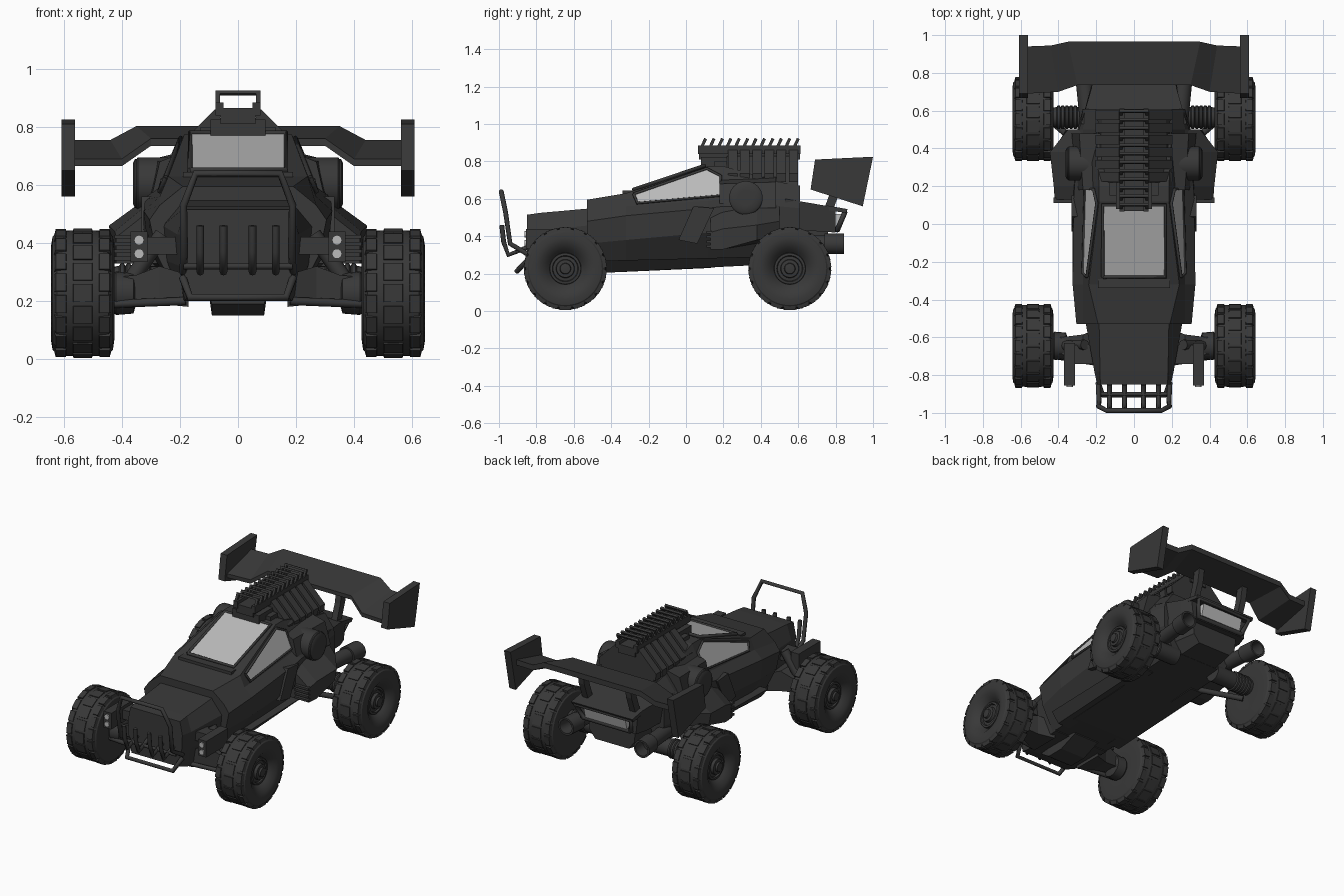
import bpy, bmesh
from math import sin, cos, pi, radians
from mathutils import Vector, Matrix

if "Cube" in bpy.data.objects:
    bpy.data.objects.remove(bpy.data.objects["Cube"])


def material(name, v):
    m = bpy.data.materials.new(name)
    m.diffuse_color = (v, v, v, 1)
    m.use_nodes = True
    m.node_tree.nodes["Principled BSDF"].inputs["Base Color"].default_value = m.diffuse_color
    return m


DARK, GLASS = material("dark_grey", 0.04), material("pale_glass", 0.5)


def finish(name, bm, mat=DARK, mirror=False, smooth=False):
    bmesh.ops.recalc_face_normals(bm, faces=bm.faces)
    me = bpy.data.meshes.new(name)
    bm.to_mesh(me)
    bm.free()
    if smooth:
        me.shade_smooth()
        me.set_sharp_from_angle(angle=radians(32))
    me.materials.append(mat)
    ob = bpy.data.objects.new(name, me)
    bpy.context.collection.objects.link(ob)
    if mirror:
        ob.modifiers.new("mirror", 'MIRROR')
    return ob


def add_skin(bm, rings, caps=True):
    vs = [[bm.verts.new(p) for p in r] for r in rings]
    n = len(vs[0])
    for a, b in zip(vs, vs[1:]):
        for i in range(n):
            bm.faces.new((a[i], a[(i + 1) % n], b[(i + 1) % n], b[i]))
    if caps:
        bm.faces.new(vs[0])
        bm.faces.new(vs[-1])


def skin(name, rings, **kw):
    bm = bmesh.new()
    add_skin(bm, rings)
    return finish(name, bm, **kw)


def hull(name, secs, **kw):
    """Symmetric loft along y: half sections of (x, z), bottom to top."""
    return skin(name, [[(x, y, z) for x, z in h] + [(-x, y, z) for x, z in h[::-1]]
                       for y, h in secs], **kw)


def add_box(bm, x0, x1, y0, y1, z0, z1, mat=Matrix()):
    add_skin(bm, [[mat @ Vector(p) for p in ((x0, y0, z), (x1, y0, z), (x1, y1, z), (x0, y1, z))]
                  for z in (z0, z1)])


def box(name, *dims, **kw):
    bm = bmesh.new()
    add_box(bm, *dims)
    return finish(name, bm, **kw)


def lathe_x(name, prof, y, z, n=32, **kw):
    """Turned part around the x direction; prof = (x, radius)."""
    return skin(name, [[(x, y + r * cos(2 * pi * i / n), z + r * sin(2 * pi * i / n))
                        for i in range(n)] for x, r in prof], smooth=True, **kw)


def pipe(name, pts, r=0.012, both=False):
    for s in ((1, -1) if both else (1,)):
        cu = bpy.data.curves.new(name, 'CURVE')
        cu.dimensions, cu.bevel_depth, cu.bevel_resolution = '3D', r, 2
        cu.use_fill_caps = True
        sp = cu.splines.new('POLY')
        sp.points.add(len(pts) - 1)
        for p, c in zip(sp.points, pts):
            p.co = (c[0] * s, c[1], c[2], 1)
        cu.materials.append(DARK)
        bpy.context.collection.objects.link(bpy.data.objects.new(name, cu))


# Wheels: dished tyre, tread lugs, ringed hub
WZ = 0.227
for pre, wy in (("front", -0.645), ("rear", 0.555)):
    lathe_x(pre + "_tyre", [(.43, .08), (.426, .16), (.431, .195), (.446, .212), (.47, .216), (.535, .218),
                            (.6, .216), (.624, .212), (.639, .195), (.644, .165), (.636, .13), (.612, .10),
                            (.595, .085)], wy, WZ, 48, mirror=True)
    lathe_x(pre + "_hub", [(.59, .085), (.606, .083), (.608, .07), (.598, .066), (.6, .05),
                           (.618, .047), (.62, .03), (.632, .027), (.634, .012)], wy, WZ, mirror=True)
    bm = bmesh.new()
    for k in range(18):
        for x0, x1, off in ((.434, .485, 0), (.495, .575, .5), (.585, .636, 0)):
            m = Matrix.Translation((0, wy, WZ)) @ Matrix.Rotation(2 * pi * (k + off) / 18, 4, 'X')
            add_skin(bm, [[m @ Vector((x, y, z)) for x, z in ((x0, .19), (x0 + .008, .2205),
                                                              (x1 - .008, .2205), (x1, .19))]
                          for y in (-.031, .031)])
    finish(pre + "_tread", bm, mirror=True)

# Nose and cab
hull("nose", [(-.85, [(.17, .22), (.19, .32), (.195, .43), (.178, .515)]),
              (-.78, [(.185, .2), (.2, .32), (.21, .43), (.18, .525)]),
              (-.5, [(.2, .2), (.25, .34), (.26, .46), (.185, .55)])])
belt = {-.32: ((.27, .56), (.24, .63)), .12: ((.262, .59), (.185, .775))}
hull("cab", [(-.53, [(.2, .205), (.28, .36), (.305, .48), (.27, .53), (.19, .595)]),
             (-.32, [(.2, .21), (.31, .38), (.325, .51), *belt[-.32]]),
             (.12, [(.2, .23), (.325, .42), (.32, .55), *belt[.12]]),
             (.2, [(.2, .24), (.325, .42), (.315, .56), (.262, .6), (.185, .775)]),
             (.5, [(.2, .26), (.3, .42), (.29, .56), (.27, .6), (.2, .69)]),
             (.61, [(.2, .27), (.27, .42), (.27, .55), (.26, .59), (.2, .67)])])


# Glazing laid over the cab faces, with frames
def side(y, t):
    k = (y + .32) / .44
    lo, hi = [Vector(a).lerp(Vector(b), k) for a, b in zip(belt[-.32], belt[.12])]
    p = lo.lerp(hi, t)
    return (p.x + .006, y, p.y + .003)


def pane(name, pts, mirror=False):
    bm = bmesh.new()
    bm.faces.new([bm.verts.new(p) for p in pts])
    finish(name, bm, GLASS, mirror)


ws = [(-.165, -.28, .65), (.165, -.28, .65), (.165, .1, .778), (-.165, .1, .778)]
pane("windscreen", ws)
sw = [side(-.28, .75), side(.11, .93), side(.185, .62), side(.185, .1), side(-.26, .12)]
pane("side_window", sw, True)
pipe("window_frame", sw + sw[:1], .008, True)
pipe("windscreen_frame", ws + ws[:1], .01)
box("cowl", -.19, .19, -.34, -.29, .6, .645)

# Side rails, belly plates and door step
skin("side_rail", [[(x, -.43, z) for x, z in ((.15, .205), (.24, .205), (.29, .27), (.15, .27))],
                   [(x, .36, z) for x, z in ((.15, .245), (.24, .245), (.29, .29), (.15, .29))]], mirror=True)
hull("front_skid", [(-.76, [(.09, .19), (.1, .22)]), (-.7, [(.09, .15), (.1, .22)]),
                    (-.58, [(.09, .15), (.1, .22)]), (-.45, [(.09, .2), (.1, .22)])])
skin("door_panel", [[(x, y, z) for y, z in ((-.04, .38), (.06, .36), (.15, .55), (.04, .56))]
                    for x in (.28, .332)], mirror=True)

# Rear side pods, intake shoulders and round air filters
skin("side_pod", [[(x, y, z) for x, z in p] for y, p in (
    (.13, ((.25, .33), (.42, .33), (.42, .42), (.28, .53))),
    (.2, ((.25, .33), (.425, .33), (.425, .44), (.28, .56))),
    (.38, ((.25, .36), (.43, .38), (.445, .46), (.28, .58))),
    (.5, ((.25, .4), (.36, .4), (.35, .48), (.27, .58))))], mirror=True)
bm = bmesh.new()
for i in range(4):
    add_box(bm, .33, .425, .11, .14, .34 + i * .025, .353 + i * .025)
finish("pod_louvres", bm, mirror=True)
skin("shoulder", [[(x, y, z) for x, z in p] for y, p in (
    (.18, ((.2, .55), (.3, .55), (.27, .68), (.17, .72))),
    (.48, ((.2, .55), (.33, .55), (.29, .69), (.17, .72))))], mirror=True)
lathe_x("air_filter", [(.22, .09), (.345, .09), (.35, .084), (.355, .084), (.362, .07), (.362, .04)],
        .32, .605, mirror=True)

# Engine: block, slanted intake stacks, top rail with fins
hull("engine_block", [(y, [(.2, .66), (.17, .74), (.07, .83)]) for y in (.22, .6)])
bm = bmesh.new()
for k in range(6):
    y = .25 + k * .065
    add_skin(bm, [[(x, yy, z) for x, z in ((.05, .85), (.08, .86), (.205, .735), (.2, .69), (.15, .7))]
                  for yy in (y - .025, y + .025)])
finish("intake_stacks", bm, mirror=True)
box("engine_front", -.095, .095, .08, .22, .75, .825)
box("engine_ear", .095, .13, .15, .22, .72, .8, mirror=True)
box("engine_rail", -.06, .06, .07, .61, .81, .865)
box("rail_edge", .05, .078, .065, .612, .84, .885, mirror=True)
bm = bmesh.new()
for k in range(12):
    m = Matrix.Translation((0, .09 + k * .045, .89)) @ Matrix.Rotation(radians(-25), 4, 'X')
    add_box(bm, -.065, .065, -.007, .007, .024, .036, m)
    for x in (-.07, .07):
        add_box(bm, x - .008, x + .008, -.008, .008, -.03, .036, m)
finish("rail_fins", bm)

# Tail with lamp, gearbox and exhausts
hull("tail", [(.53, [(.25, .44), (.28, .6)]), (.72, [(.23, .425), (.225, .568)]),
              (.8, [(.2, .42), (.215, .553)])])
skin("tail_lip", [[(x, y, z) for y, z in ((.75, .54), (.75, .565), (.865, .545), (.855, .525))]
                  for x in (-.22, .22)])
skin("tail_lamp", [[(x, y, z) for y, z in ((.79, .445), (.82, .445), (.84, .52), (.79, .52))]
                   for x in (-.15, .15)], mat=GLASS)
pipe("lamp_frame", [(-.17, .81, .435), (.17, .81, .435), (.2, .85, .53), (-.2, .85, .53), (-.17, .81, .435)], .015)
hull("gearbox", [(.52, [(.14, .26), (.2, .34), (.18, .43)]), (.76, [(.12, .29), (.16, .34), (.17, .43)])])
for s, n in ((1, "right"), (-1, "left")):
    bm = bmesh.new()
    m = Matrix.Translation((s * .25, .62, .36))
    add_skin(bm, [[m @ Vector((r * cos(i * pi / 10) + s * y * .1, y, r * sin(i * pi / 10))) for i in range(20)]
                  for y, r in ((-.1, .045), (.12, .045), (.12, .056), (.225, .056), (.225, .044), (.14, .042))])
    finish(n + "_exhaust", bm, smooth=True)

# Rear axle with ribbed boot, rear links
prof = [(.15, .055)]
for k in range(5):
    x = .3 + k * .022
    prof += [(x, .054), (x + .005, .062), (x + .017, .062), (x + .022, .054)]
lathe_x("rear_axle", prof + [(.44, .05)], .565, WZ + .04, 20, mirror=True)
pipe("rear_link", [(.2, .34, .27), (.42, .53, .2)], .018, True)

# Front suspension arms, dampers and headlights
skin("front_arm", [[(x, -.645 + d * s, z) for d, z in ((-1, a), (1, a), (1, b), (-1, b))]
                   for x, s, a, b in ((.17, .1, .18, .29), (.27, .06, .19, .32), (.35, .05, .2, .29),
                                      (.44, .04, .18, .28))], mirror=True)
lathe_x("front_knuckle", [(.35, .035), (.36, .07), (.42, .075), (.44, .06)], -.645, WZ, 20, mirror=True)
pipe("steering_rod", [(.18, -.74, .2), (.43, -.7, .19)], .014, True)
pipe("front_damper", [(.26, -.64, .43), (.37, -.645, .27)], .028, True)
box("headlight_pod", .312, .37, -.855, -.63, .335, .44, mirror=True)
box("headlight_bracket", .2, .32, -.74, -.64, .36, .42, mirror=True)
bm = bmesh.new()
for z in (.41, .363):
    bmesh.ops.create_cone(bm, cap_ends=True, segments=16, radius1=.017, radius2=.017, depth=.02,
                          matrix=Matrix.Translation((.341, -.853, z)) @ Matrix.Rotation(pi / 2, 4, 'X'))
finish("headlights", bm, GLASS, True)

# Tubular front bumper
hoop = [(.19, -.84, .3), (.185, -.94, .36), (.188, -.965, .53), (.145, -.988, .64)]
pipe("bumper_hoop", hoop + [(-x, y, z) for x, y, z in hoop[::-1]], .013)
pipe("bumper_low_bar", [(.19, -.84, .28), (.165, -.905, .212), (-.165, -.905, .212), (-.19, -.84, .28)], .014)
for x in (.05, .13):
    pipe("bumper_bar", [(x, -.985, .46), (x, -.975, .37), (x, -.95, .3), (x, -.85, .34)], .013, True)
pipe("bumper_cross", [(-.187, -.9, .32), (.187, -.9, .32)], .011)

# Rear wing: cranked blade, end plates, struts
skin("wing_blade", [[(x, yf, zf), (x + d, yb, zb), (x + d, yb, zb - .035), (x, yf, zf - .025)]
                    for x, d, yf, zf, yb, zb in (
                        (-.57, 0, .69, .69, .94, .755), (-.4, -.04, .7, .69, .945, .755),
                        (-.3, -.05, .735, .76, .965, .803), (.3, .05, .735, .76, .965, .803),
                        (.4, .04, .7, .69, .945, .755), (.57, 0, .69, .69, .94, .755))])
plate = [(.69, .81), (1.0, .825), (.945, .56), (.666, .65)]
skin("wing_end_plate", [[(x, y, z) for y, z in plate] for x in (.562, .608)], mirror=True)
skin("wing_strut", [[(x, y, z) for y, z in ((.74, .55), (.79, .55), (.83, .66), (.85, .78), (.8, .77), (.78, .66))]
                    for x in (.15, .19)], mirror=True)
